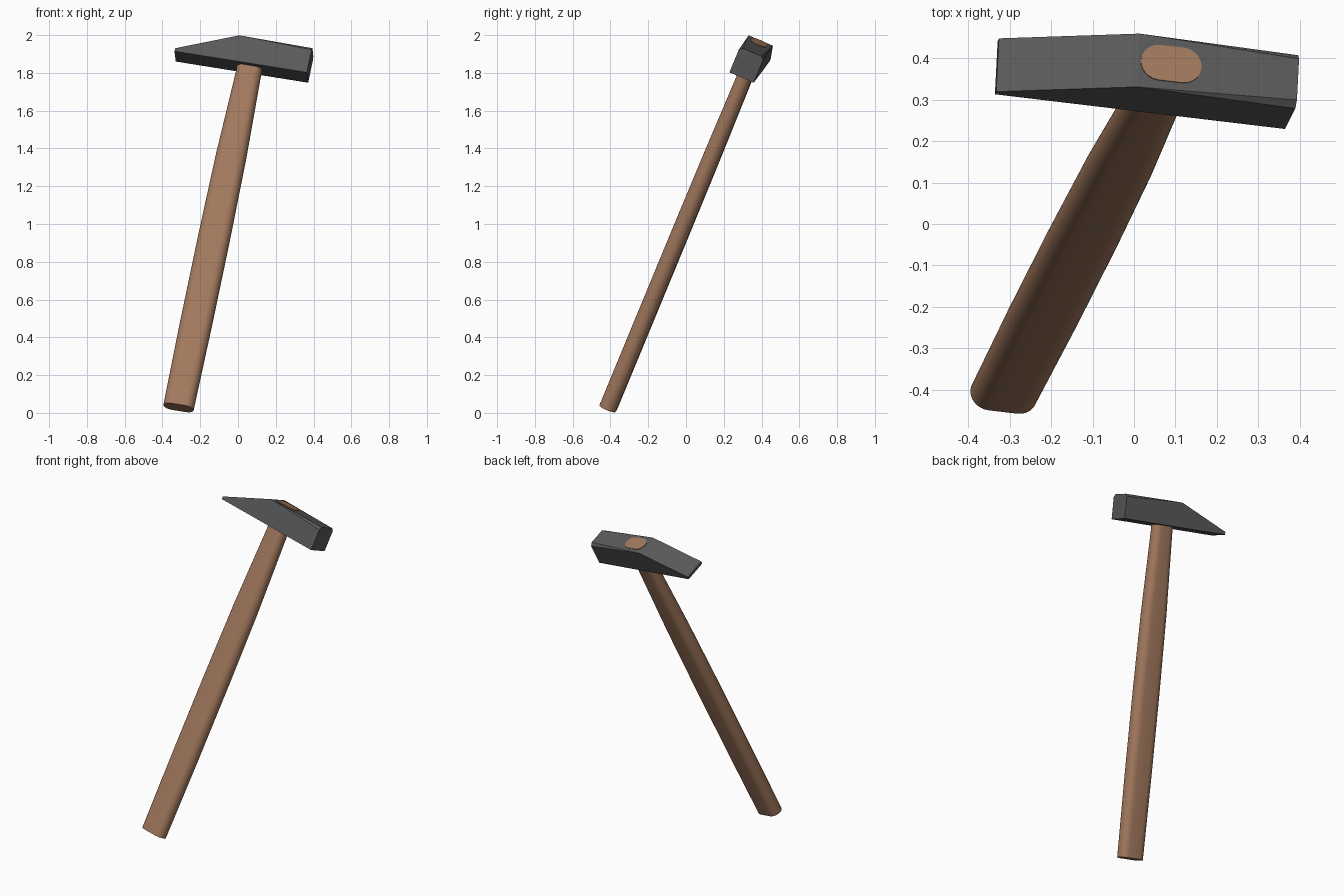
import bpy, bmesh, math
from mathutils import Vector, Matrix

if "Cube" in bpy.data.objects:
    bpy.data.objects.remove(bpy.data.objects["Cube"])

# Tilted tool frame: Z runs along the handle, X along the head
Z = Vector((0.190, 0.375, 0.907)).normalized()
X = Vector((0.98, -0.116, -0.154))
X = (X - Z * X.dot(Z)).normalized()
Y = Z.cross(X)
FRAME = Matrix.Translation((-0.315, -0.412, 0.028)) @ Matrix((X, Y, Z)).transposed().to_4x4()


def finish(name, bm, colour):
    bmesh.ops.recalc_face_normals(bm, faces=bm.faces)
    bm.transform(FRAME)
    me = bpy.data.meshes.new(name)
    bm.to_mesh(me)
    bm.free()
    mat = bpy.data.materials.new(name + "_material")
    mat.diffuse_color = colour
    mat.use_nodes = True
    mat.node_tree.nodes["Principled BSDF"].inputs["Base Color"].default_value = mat.diffuse_color
    me.materials.append(mat)
    ob = bpy.data.objects.new(name, me)
    bpy.context.collection.objects.link(ob)
    return ob


def loft(bm, rings):
    loops = [[bm.verts.new(p) for p in ring] for ring in rings]
    n = len(loops[0])
    for a, b in zip(loops, loops[1:]):
        for i in range(n):
            j = (i + 1) % n
            bm.faces.new((a[i], a[j], b[j], b[i]))
    bm.faces.new(loops[0][::-1])
    bm.faces.new(loops[-1])


def stadium(a, b, z, steps=12):
    # rounded slot outline: two half circles joined by straight sides
    pts = []
    for side in (1, -1):
        for i in range(steps + 1):
            t = math.pi * (i / steps - 0.5)
            pts.append((side * (a - b + b * math.cos(t)), side * b * math.sin(t), z))
    return pts


# Handle: slot-shaped section swelling at the grip, narrowing at the neck
bm = bmesh.new()
profile = [(0, .082, .046), (.5, .086, .046), (1.0, .086, .046),
           (1.46, .082, .045), (1.95, .068, .041), (2.131, .0745, .046)]
loft(bm, [stadium(a, b, z) for z, a, b in profile])
handle = finish("handle", bm, (0.36, 0.19, 0.11, 1))
bpy.context.view_layer.objects.active = handle
handle.select_set(True)
bpy.ops.object.shade_smooth_by_angle(angle=math.radians(30))

# Head: wedge peen, ridge, and striking face with growing top chamfers
bm = bmesh.new()
W, LOW, TOP, C = 0.07, 1.98, 2.128, 0.016
peen = [bm.verts.new((-.402, s * W, z)) for s, z in ((-1, LOW), (1, LOW), (1, LOW + .017), (-1, LOW + .017))]
ridge = [bm.verts.new((-.081, s * W, TOP)) for s in (1, -1)]
face = [bm.verts.new((.313, y, z)) for y, z in
        ((-W, LOW), (W, LOW), (W, TOP - C), (W - C, TOP), (C - W, TOP), (-W, TOP - C))]
for f in (peen, face,
          (peen[0], peen[1], face[1], face[0]),
          (peen[2], peen[3], ridge[1], ridge[0]),
          (ridge[0], ridge[1], face[4], face[3]),
          (ridge[0], face[3], face[2]), (ridge[1], face[5], face[4]),
          (peen[1], peen[2], ridge[0], face[2], face[1]),
          (peen[0], face[0], face[5], ridge[1], peen[3])):
    bm.faces.new(f)
finish("hammer_head", bm, (0.1, 0.1, 0.1, 1))
